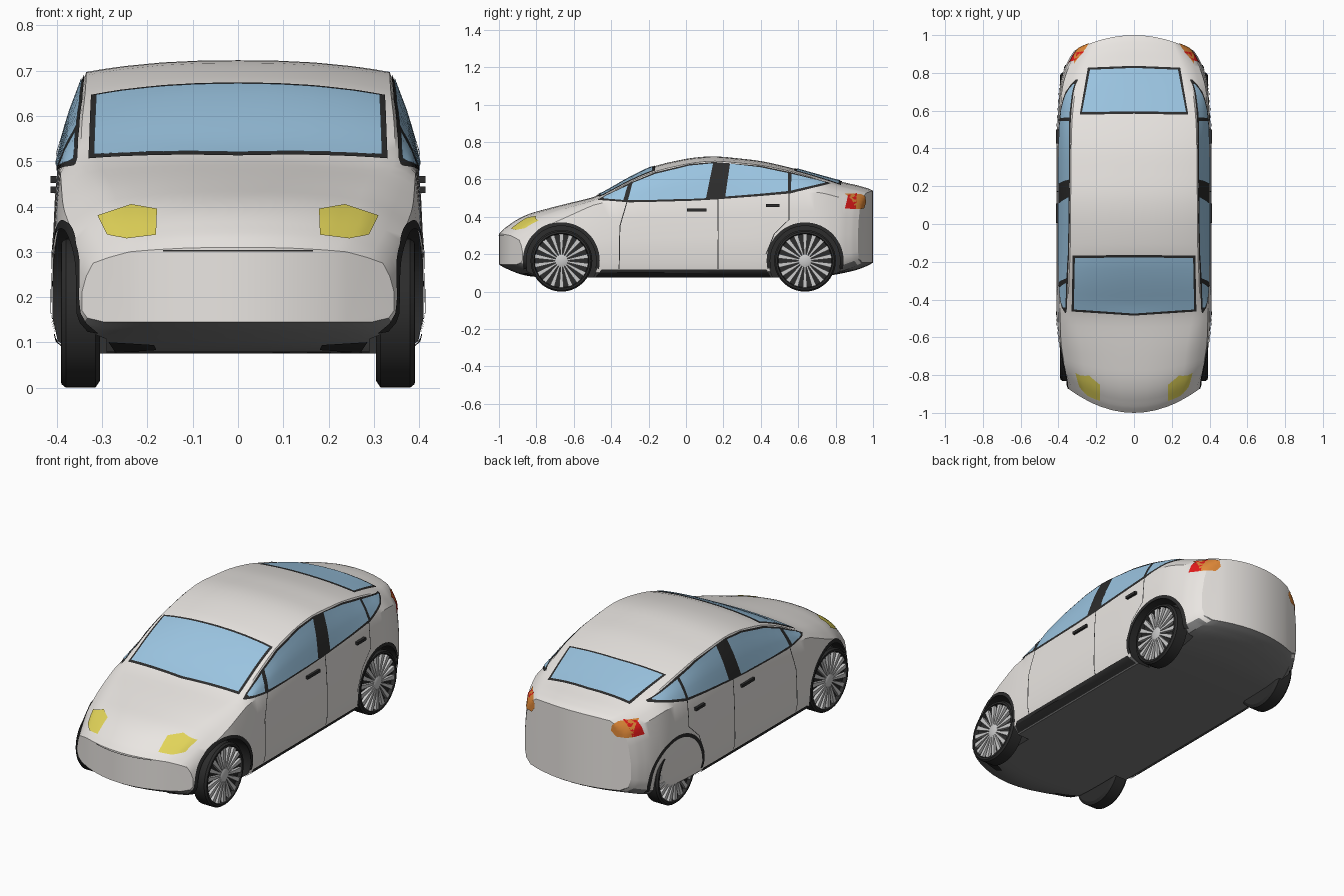
import bpy, bmesh, math
from mathutils import Vector
from mathutils.bvhtree import BVHTree

if "Cube" in bpy.data.objects:
    bpy.data.objects.remove(bpy.data.objects["Cube"])


def material(name, *rgb):
    m = bpy.data.materials.new(name)
    m.diffuse_color = (*rgb, 1)
    m.use_nodes = True
    m.node_tree.nodes["Principled BSDF"].inputs["Base Color"].default_value = m.diffuse_color
    return m


PAINT = material("paint", .82, .79, .76)
FLOOR = material("floor_grey", .2, .2, .2)
BLACK = material("black_trim", .025, .025, .025)
GLASS = material("glass", .33, .56, .76)
LAMP = material("lamp_yellow", .76, .66, .1)
RED = material("lamp_red", .75, .01, .01)
ORANGE = material("lamp_orange", .75, .25, .04)


def finish(name, bm, *mats):
    me = bpy.data.meshes.new(name)
    bm.to_mesh(me)
    ob = bpy.data.objects.new(name, me)
    bpy.context.collection.objects.link(ob)
    for m in mats:
        me.materials.append(m)
    bpy.ops.object.select_all(action='DESELECT')
    ob.select_set(True)
    bpy.context.view_layer.objects.active = ob
    return ob


def smooth():
    bpy.ops.object.shade_smooth_by_angle(angle=math.radians(30))


# Body stations: y, top z, roof edge x z, belt x z, half width, bottom z, bow of the ends
STATIONS = [
    (-1, .31, .24, .30, .32, .275, .345, .145, .13),
    (-.95, .36, .27, .34, .345, .30, .365, .115, .12),
    (-.85, .415, .29, .39, .367, .345, .385, .08, .08),
    (-.66, .465, .31, .445, .387, .40, .404, .075, .02),
    (-.47, .51, .348, .495, .392, .475, .41, .075, 0),
    (-.30, .61, .345, .587, .396, .482, .41, .075, 0),
    (-.165, .675, .338, .645, .397, .487, .41, .075, 0),
    (.02, .715, .335, .687, .397, .495, .41, .075, 0),
    (.15, .726, .335, .70, .397, .502, .41, .075, 0),
    (.40, .70, .333, .677, .396, .518, .41, .075, 0),
    (.56, .663, .328, .644, .392, .53, .405, .075, 0),
    (.74, .612, .31, .595, .383, .532, .395, .08, .02),
    (.85, .582, .285, .56, .36, .51, .38, .10, .05),
    (.95, .562, .255, .54, .33, .49, .355, .125, .085),
    (1, .54, .22, .525, .29, .46, .315, .155, .10)]


def linear(y):
    for a, b in zip(STATIONS, STATIONS[1:]):
        if y <= b[0] + 1e-9:
            t = (y - a[0]) / (b[0] - a[0])
            return [p + (q - p) * t for p, q in zip(a, b)]
    return STATIONS[-1]


def station(y):
    d = min(.05, 1 - abs(y))
    rows = [linear(y + d * k / 3) for k in range(-3, 4)]
    return [sum(c) / 7 for c in zip(*rows)]


FRACTIONS = (0, .25, .5, .75, .9, 1)


def section(y):
    _, zt, xr, zr, xb, zb, w, bot, bow = station(y)
    h = zb - bot
    pts = [(f * xr, zt - (zt - zr) * f ** 2.4) for f in FRACTIONS]
    pts += [((xr + xb) / 2 + .006, (zr + zb) / 2), (xb, zb),
            (xb + (w - xb) * .6, zb - .22 * h), (w, zb - .5 * h), (w, zb - .8 * h),
            (w - .012, bot + .07 * h), (w - .05, bot)]
    pts += [(f * xr, bot) for f in reversed(FRACTIONS)]
    sign = -1 if y < 0 else 1
    return [Vector((x, y - sign * bow * (x / .35) ** 2, z)) for x, z in pts]


# Body shell: lofted rings with curved nose and tail caps
bm = bmesh.new()
COUNT = 60
rings = []
for i in range(COUNT + 1):
    half = section(math.sin(math.pi / 2 * (2 * i / COUNT - 1)))
    ring = half + [Vector((-p.x, p.y, p.z)) for p in half[-2:0:-1]]
    rings.append([bm.verts.new(p) for p in ring])
n, full = len(half), len(ring)
for a, b in zip(rings, rings[1:]):
    for j in range(full):
        k = (j + 1) % full
        bm.faces.new((a[j], a[k], b[k], b[j]))
for r in (rings[0], rings[-1]):
    for s in (1, -1):
        for i in range(5):
            ids = (i, i + 1, n - 2 - i, n - 1 - i)
            bm.faces.new([r[s * j % full] for j in ids])
        bm.faces.new([r[s * j % full] for j in range(5, n - 5)])
bmesh.ops.recalc_face_normals(bm, faces=bm.faces)
for f in bm.faces:
    f.material_index = 1 if f.normal.z < -.5 else 0
TREE = BVHTree.FromBMesh(bm)
body = finish("car_body", bm, PAINT, FLOOR, BLACK)

# Wheel arches cut from the body
AXLES = {"front": -.666, "rear": .636}
R = .165
cut = bmesh.new()
for y in AXLES.values():
    for s in (1, -1):
        vs = bmesh.ops.create_cone(cut, cap_ends=True, segments=48, radius1=.193, radius2=.193, depth=.3)["verts"]
        for v in vs:
            v.co = (s * (.44 + v.co.z), y + v.co.x, R + v.co.y)
bmesh.ops.recalc_face_normals(cut, faces=cut.faces)
for f in cut.faces:
    f.material_index = 2
cutter = finish("arch_cutter", cut, PAINT, FLOOR, BLACK)
cutter.hide_render = True
mod = body.modifiers.new("arches", 'BOOLEAN')
mod.object, mod.operation, mod.solver = cutter, 'DIFFERENCE', 'EXACT'
bpy.context.view_layer.objects.active = body
bpy.ops.object.modifier_apply(modifier="arches")
bpy.data.objects.remove(cutter)
bpy.ops.object.select_all(action='DESELECT')
body.select_set(True)
smooth()

# Panels: strips between two outlines, projected onto the body
VIEWS = {"side": (lambda a, b: (2, a, b), (-1, 0, 0)), "top": (lambda a, b: (a, b, 2), (0, 0, -1)),
         "front": (lambda a, b: (a, -2, b), (0, 1, 0)), "rear": (lambda a, b: (a, 2, b), (0, -1, 0))}


def panel(name, view, low, high, mat, lift=.004, both=True, sub=6, rows=5):
    place, ray = VIEWS[view]
    ray = Vector(ray)

    def along(pts, t):
        i = min(int(t), len(pts) - 2)
        return Vector(pts[i]).lerp(Vector(pts[i + 1]), t - i)

    steps = (len(low) - 1) * sub
    grid = []
    for i in range(steps + 1):
        a, b = along(low, i / sub), along(high, i / sub)
        for j in range(rows + 1):
            o = Vector(place(*a.lerp(b, j / rows)))
            co, nor, _, _ = TREE.ray_cast(o, ray)
            if co is None:
                co, nor, _, _ = TREE.find_nearest(o + ray * 1.6)
            grid.append(co + nor * lift)
    for s in ((1, -1) if both else (1,)):
        pm = bmesh.new()
        vs = [pm.verts.new((s * p.x, p.y, p.z)) for p in grid]
        for i in range(steps):
            for j in range(rows):
                k = i * (rows + 1) + j
                pm.faces.new((vs[k], vs[k + rows + 1], vs[k + rows + 2], vs[k + 1]))
        pm.normal_update()
        d = Vector((s * ray.x, ray.y, ray.z))
        if sum(f.normal.dot(d) for f in pm.faces) > 0:
            bmesh.ops.reverse_faces(pm, faces=pm.faces)
        finish(name + ("" if not both else "_right" if s > 0 else "_left"), pm, mat)
        smooth()


# Windscreen and rear window, each with a black surround
for e, mat, lift, label in ((.012, BLACK, .003, "_frame"), (0, GLASS, .006, "")):
    panel("windscreen" + label, "top", [(-.318 - e, -.45 - e), (0, -.472 - e), (.318 + e, -.45 - e)],
          [(-.312 - e, -.178 + e), (0, -.175 + e), (.312 + e, -.178 + e)], mat, lift, False, 10, 10)
    panel("rear_window" + label, "top", [(-.275 - e, .59 - e), (0, .595 - e), (.275 + e, .59 - e)],
          [(-.232 - e, .815 + e), (0, .825 + e), (.232 + e, .815 + e)], mat, lift, False, 10, 10)

# Side windows over one black surround
panel("side_window_frame", "side",
      [(-.47, .488), (-.3, .477), (-.165, .48), (.02, .485), (.15, .492), (.4, .511), (.56, .525), (.765, .574)],
      [(-.47, .491), (-.3, .58), (-.165, .637), (.02, .681), (.15, .692), (.4, .671), (.56, .637), (.765, .58)],
      BLACK, .003)
panel("front_quarter_glass", "side", [(-.44, .495), (-.335, .488)], [(-.44, .502), (-.31, .565)], GLASS, .006)
panel("front_door_glass", "side", [(-.31, .488), (-.165, .489), (.02, .495), (.107, .499)],
      [(-.285, .578), (-.165, .627), (.02, .672), (.145, .684)], GLASS, .006)
panel("rear_door_glass", "side", [(.21, .507), (.38, .52), (.545, .535)],
      [(.235, .682), (.395, .663), (.545, .631)], GLASS, .006)
panel("rear_quarter_glass", "side", [(.562, .538), (.74, .578)], [(.562, .627), (.74, .583)], GLASS, .006)

# Lamps
panel("headlight", "front", [(.18, .335), (.245, .327), (.287, .336)],
      [(.178, .392), (.235, .402), (.308, .378)], LAMP)
panel("tail_light", "side", [(.848, .445), (.905, .44)], [(.865, .515), (.912, .525)], RED)
panel("rear_indicator", "rear", [(.225, .475), (.25, .445), (.315, .44)],
      [(.23, .505), (.25, .52), (.315, .522)], ORANGE)

# Sills, arch trims, vents and seams
panel("sill", "side", [(-.485, .08), (.455, .08)], [(-.45, .12), (.43, .12)], BLACK, .005, sub=20)
for end, y in AXLES.items():
    arcs = [[(y + r * math.cos(math.radians(a)), R + r * math.sin(math.radians(a)))
             for a in range(-12, 193, 6)] for r in (.186, .205)]
    panel(end + "_arch_trim", "side", *arcs, BLACK, .004, sub=1, rows=2)
panel("front_vent", "front", [(.18, .087), (.27, .081)], [(.185, .098), (.285, .104)], BLACK)
for name, path in (("front_door_seam", [(-.318, .48), (-.356, .35), (-.36, .12)]),
                   ("middle_door_seam", [(.168, .495), (.17, .3), (.168, .12)]),
                   ("rear_door_seam", [(.548, .525), (.548, .385), (.47, .31), (.425, .2)])):
    panel(name, "side", path, [(y + .005, z) for y, z in path], BLACK, .0015, rows=1)
panel("bumper_seam", "front", [(-.165, .301), (.165, .301)], [(-.165, .304), (.165, .304)],
      BLACK, .0015, False, rows=1)

# Door handles
for s, side in ((1, "right"), (-1, "left")):
    for end, y, z, length in (("front", .057, .437, .105), ("rear", .463, .46, .072)):
        bpy.ops.mesh.primitive_cube_add(size=1, location=(s * .405, y, z))
        ob = bpy.context.object
        ob.name = f"{end}_{side}_handle"
        ob.scale = (.018, length, .015)
        ob.data.materials.append(BLACK)

# Wheels: turned tyre, tapered spokes and hub
TYRE = [(.305, 0), (.305, .15), (.315, .165), (.38, .165), (.39, .157), (.391, .147), (.372, .142), (.37, 0)]
HUB = [(.368, 0), (.368, .034), (.386, .034), (.39, .026), (.39, 0)]


def lathe(name, profile, s, y, mat=None):
    w = bmesh.new()
    vs = [w.verts.new((s * x, y, R + r)) for x, r in profile]
    es = [w.edges.new(p) for p in zip(vs, vs[1:])]
    bmesh.ops.spin(w, geom=vs + es, cent=(0, y, R), axis=(1, 0, 0), angle=math.tau, steps=40)
    bmesh.ops.remove_doubles(w, verts=w.verts, dist=1e-4)
    bmesh.ops.recalc_face_normals(w, faces=w.faces)
    finish(name, w, *([mat] if mat else []))
    smooth()


for end, y in AXLES.items():
    for s, side in ((1, "right"), (-1, "left")):
        lathe(f"{end}_{side}_tyre", TYRE, s, y, BLACK)
        lathe(f"{end}_{side}_hub", HUB, s, y)
        sp = bmesh.new()
        for k in range(18):
            a = math.tau * k / 18
            vs = bmesh.ops.create_cube(sp, size=1)["verts"]
            for v in vs:
                outer = v.co.z > 0
                r, t = (.143, v.co.y * .024) if outer else (.028, v.co.y * .008)
                v.co = (s * (.378 + v.co.x * .018), y + r * math.sin(a) + t * math.cos(a),
                        R + r * math.cos(a) - t * math.sin(a))
        bmesh.ops.recalc_face_normals(sp, faces=sp.faces)
        finish(f"{end}_{side}_spokes", sp)
